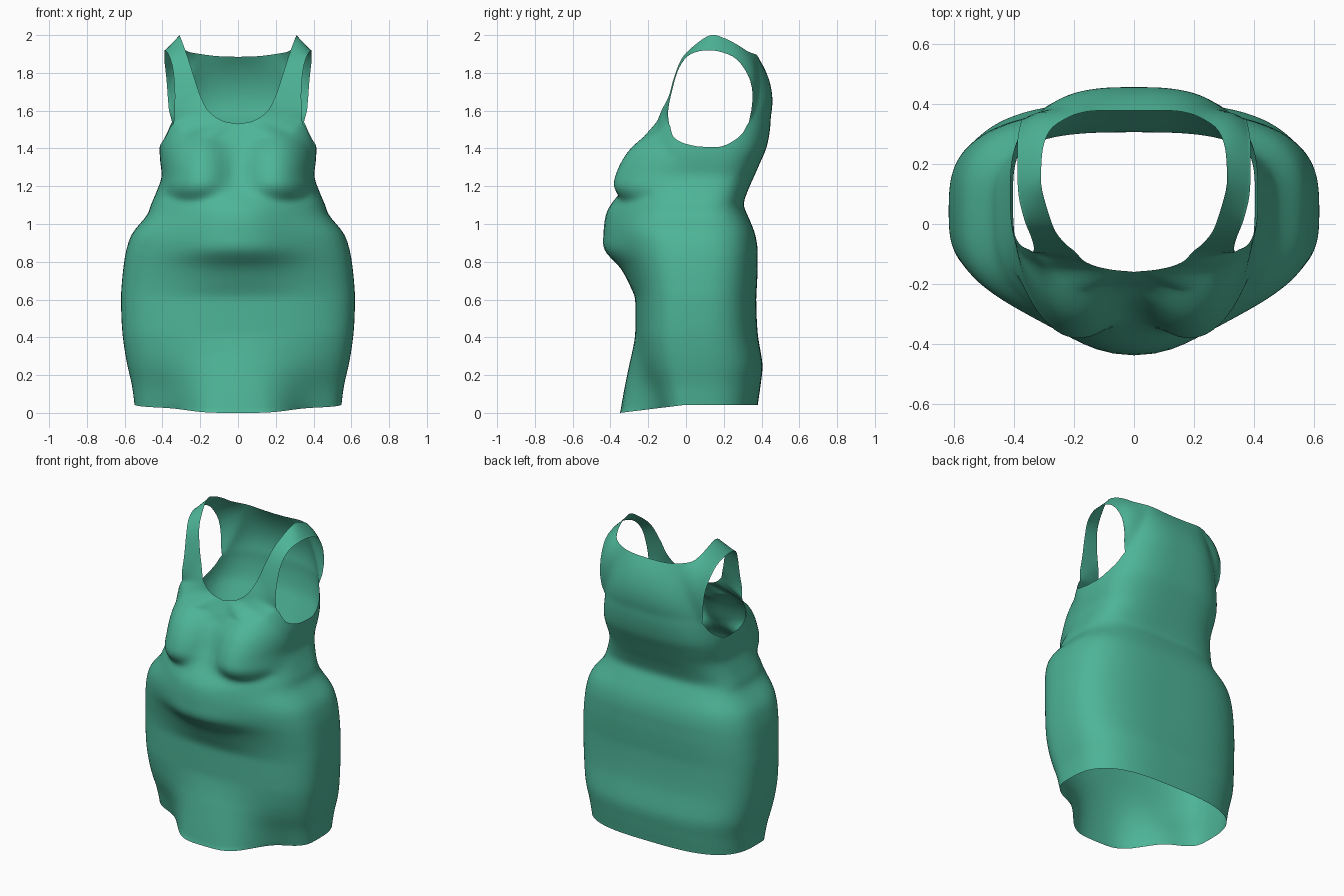
import bpy
import bmesh
from math import sin, cos, radians, exp
from mathutils import Vector

cube = bpy.data.objects.get("Cube")
if cube:
    bpy.data.objects.remove(cube, do_unlink=True)

SEGMENTS = 120
STEP = 360 / SEGMENTS
BODY_ROWS = 110
YOKE_ROWS = 20
ARM_COLUMNS = 36
ARM_FRONT, ARM_BACK, BACK = 18, 41, 60   # ring columns counted from the front

# Body profile: height, half width, front, back, extra belly depth
BODY = [
    (0, .548, -.15, .38, .2),
    (.12, .562, -.18, .395, .15),
    (.25, .587, -.22, .405, .085),
    (.42, .612, -.25, .38, .02),
    (.6, .62, -.25, .372, .02),
    (.68, .616, -.258, .376, .045),
    (.77, .607, -.275, .38, .08),
    (.86, .592, -.29, .38, .15),
    (.95, .56, -.3, .365, .145),
    (1.05, .48, -.29, .325, .14),
    (1.1, .462, -.28, .305, .125),
    (1.17, .432, -.26, .325, .085),
    (1.25, .405, -.24, .36, .015),
    (1.33, .412, -.225, .395, 0),
    (1.4, .415, -.215, .425, 0),
    (1.5, .4, -.185, .445, 0),
    (1.6, .38, -.13, .45, 0),
]

# Height of the body's upper edge by angle; dips under the arm
BODY_TOP = [
    (-90, 1.45), (-60, 1.47), (-36, 1.53), (-24, 1.46), (-8, 1.42),
    (6, 1.408), (20, 1.45), (27, 1.487), (33, 1.54), (60, 1.57), (90, 1.57),
]

# Armhole edge from chest over the shoulder to the back
ARM_EDGE = [
    (0, .34, -.09, 1.53),
    (.12, .337, -.095, 1.6),
    (.25, .335, -.075, 1.7),
    (.38, .345, -.04, 1.82),
    (.48, .365, .01, 1.89),
    (.58, .385, .09, 1.918),
    (.68, .39, .18, 1.912),
    (.78, .39, .27, 1.87),
    (.89, .378, .34, 1.76),
    (.95, .37, .353, 1.65),
    (1, .36, .332, 1.54),
]

# Neckline from front centre to back centre, keyed like the armhole
NECK = [
    (-1, 0, -.16, 1.53),
    (-.5, .09, -.15, 1.55),
    (0, .165, -.125, 1.61),
    (.12, .2, -.09, 1.68),
    (.25, .23, -.065, 1.77),
    (.38, .265, -.02, 1.88),
    (.48, .29, .05, 1.95),
    (.58, .31, .13, 2),
    (.68, .31, .2, 1.985),
    (.78, .3, .27, 1.95),
    (.89, .27, .325, 1.915),
    (1, .2, .365, 1.9),
    (1.5, .1, .38, 1.888),
    (2, 0, .38, 1.885),
]


def smooth_lookup(table, t):
    """Smooth interpolation of all columns at key t."""
    last = len(table) - 1
    i = 0
    while i < last - 1 and t > table[i + 1][0]:
        i += 1

    def slope(k, c):
        a, b = table[max(k - 1, 0)], table[min(k + 1, last)]
        return (b[c] - a[c]) / (b[0] - a[0])

    lo, hi = table[i], table[i + 1]
    span = hi[0] - lo[0]
    u = (t - lo[0]) / span
    ease = u * u * (3 - 2 * u)
    blend = u * (1 - u)
    chord = [(hi[c] - lo[c]) / span for c in range(1, len(lo))]
    return [lo[c] + (hi[c] - lo[c]) * ease
            + span * blend * ((1 - u) * slope(i, c) - u * slope(i + 1, c))
            if chord[c - 1] else lo[c] for c in range(1, len(lo))]


def clamp(v):
    return min(max(v, 0), 1)


def power(v):
    return abs(v) ** .66 * (1 if v >= 0 else -1)


def bust(x, y, z):
    """Depth of the two rounded cups."""
    dz = z - 1.23
    q = ((abs(x) - .21) / .21) ** 2 + (dz / (.26 if dz > 0 else .13)) ** 2
    return .15 * clamp(1 - q) ** .9 * clamp((.1 - y) / .2)


def body_point(angle, z):
    """Rounded cross-section with belly, bust and a dipping hem."""
    width, front, back, belly = smooth_lookup(BODY, z)
    mid = .04 + .06 * clamp((z - 1) / .3)
    fade = clamp(1 - z / .3)
    x = width * power(cos(angle))
    s = power(sin(angle))
    y = mid + s * ((back - mid) if s > 0 else (mid - front))
    if s < 0:
        bulge = max(belly, 0) * exp(-abs(x / .29) ** (2 + 2 * fade)) * min(1, -s * 2)
        y -= (bulge ** 4 + bust(x, y, z) ** 4) ** .25
    lift = clamp((y + .35) / .35) * .043
    return Vector((x, y, z + lift * fade))


def yoke_column(bm, edge, key, side, first=None):
    """Vertices from the lower or armhole edge up to the neckline."""
    neck = Vector(smooth_lookup(NECK, key))
    neck.x *= side
    column = [first or bm.verts.new(edge)]
    for r in range(1, YOKE_ROWS + 1):
        u = r / YOKE_ROWS
        p = edge.lerp(neck, u)
        p.y += .14 * u * (1 - u) * clamp((key - .7) * 3)
        column.append(bm.verts.new(p))
    return column


def skin(bm, columns, flip):
    """Faces between neighbouring columns."""
    for a, b in zip(columns, columns[1:]):
        for r in range(len(a) - 1):
            quad = (a[r], b[r], b[r + 1], a[r + 1])
            bm.faces.new(quad[::-1] if flip else quad)


bm = bmesh.new()

# Skirt and bodice up to the underarm
body = []
for i in range(SEGMENTS):
    half = i if i <= BACK else SEGMENTS - i
    top = smooth_lookup(BODY_TOP, -90 + half * STEP)[0]
    angle = radians(-90 + i * STEP)
    body.append([bm.verts.new(body_point(angle, top * r / BODY_ROWS))
                 for r in range(BODY_ROWS + 1)])
skin(bm, body + body[:1], False)

# Chest, straps and upper back, one half at a time
for side in (1, -1):
    columns = []
    for i in range(BACK + 1):
        if i <= ARM_FRONT or i >= ARM_BACK:
            key = (i / ARM_FRONT - 1 if i <= ARM_FRONT
                   else 1 + (i - ARM_BACK) / (BACK - ARM_BACK))
            rim = body[side * i % SEGMENTS][-1]
            columns.append(yoke_column(bm, rim.co.copy(), key, side, rim))
        if i == ARM_FRONT:
            for k in range(1, ARM_COLUMNS):
                key = k / ARM_COLUMNS
                edge = Vector(smooth_lookup(ARM_EDGE, key))
                edge.x *= side
                columns.append(yoke_column(bm, edge, key, side))
    skin(bm, columns, side < 0)
bmesh.ops.remove_doubles(bm, verts=bm.verts[:], dist=.0001)

# Soften the seams between the parts
inner = [v for v in bm.verts if not v.is_boundary]
for _ in range(4):
    bmesh.ops.smooth_vert(bm, verts=inner, factor=.5,
                          use_axis_x=True, use_axis_y=True, use_axis_z=True)

mesh = bpy.data.meshes.new("dress")
bm.to_mesh(mesh)
bm.free()
dress = bpy.data.objects.new("dress", mesh)
bpy.context.collection.objects.link(dress)

# Green cloth
cloth = bpy.data.materials.new("green cloth")
cloth.use_nodes = True
colour = (.075, .46, .31, 1)
cloth.diffuse_color = colour
shader = next(n for n in cloth.node_tree.nodes if n.type == 'BSDF_PRINCIPLED')
shader.inputs["Base Color"].default_value = colour
mesh.materials.append(cloth)

bpy.ops.object.select_all(action='DESELECT')
dress.select_set(True)
bpy.context.view_layer.objects.active = dress
bpy.ops.object.shade_smooth_by_angle(angle=radians(50))
